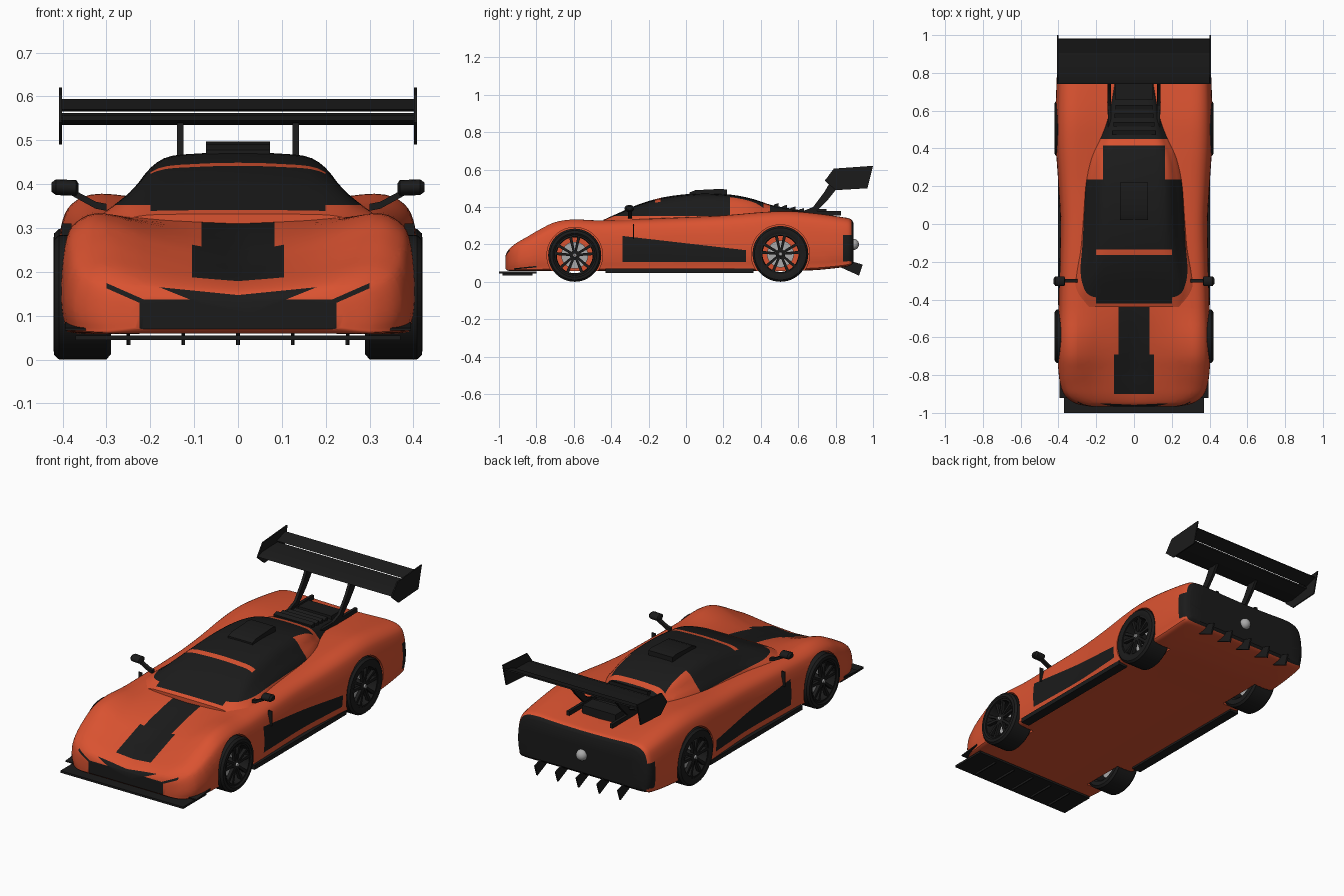
import bpy, bmesh, math
from mathutils import Vector

if "Cube" in bpy.data.objects:
    bpy.data.objects.remove(bpy.data.objects["Cube"])


def material(name, rgb):
    m = bpy.data.materials.new(name)
    m.diffuse_color = (*rgb, 1)
    m.use_nodes = True
    m.node_tree.nodes["Principled BSDF"].inputs["Base Color"].default_value = m.diffuse_color
    return m


ORANGE = material("orange_paint", (0.70, 0.085, 0.03))
BLACK = material("black_carbon", (0.011, 0.011, 0.011))
GREY = material("bare_metal", (0.4, 0.4, 0.4))


def make(name, verts, faces, mats=(BLACK,), angle=35):
    me = bpy.data.meshes.new(name)
    me.from_pydata(verts, [], faces)
    bm = bmesh.new()
    bm.from_mesh(me)
    bmesh.ops.recalc_face_normals(bm, faces=bm.faces)
    bm.to_mesh(me)
    bm.free()
    for m in mats:
        me.materials.append(m)
    me.shade_smooth()
    me.set_sharp_from_angle(angle=math.radians(angle))
    ob = bpy.data.objects.new(name, me)
    bpy.context.collection.objects.link(ob)
    return ob


def spline(pts, k):
    """Catmull-Rom curve through tuples of any length"""
    P = [Vector(p) for p in pts]
    out = []
    for i in range(len(P) - 1):
        a, b, c, d = P[max(i - 1, 0)], P[i], P[i + 1], P[min(i + 2, len(P) - 1)]
        for j in range(k):
            t = j / k
            out.append(b + t * 0.5 * (c - a) + t * t * (a - 2.5 * b + 2 * c - 0.5 * d)
                       + t ** 3 * 0.5 * (3 * b - a - 3 * c + d))
    return out + [P[-1]]


def bridge(rings, closed):
    n = len(rings[0])
    F = []
    for i in range(len(rings) - (0 if closed else 1)):
        a, b = i * n, (i + 1) % len(rings) * n
        F += [(a + j, a + (j + 1) % n, b + (j + 1) % n, b + j) for j in range(n)]
    if not closed:
        F += [tuple(range(n)), tuple(range((len(rings) - 1) * n, len(rings) * n))]
    return [v for r in rings for v in r], F


def loft(name, rows, section, k):
    rings = []
    for r in spline(rows, k):
        half = spline(section(*r[1:]), 4)
        ring = [(x, r[0], z) for x, z in half]
        rings.append(ring + [(-x, y, z) for x, y, z in ring[-2:0:-1]])
    return make(name, *bridge(rings, False), (ORANGE, BLACK))


def lathe(name, prof, c, mat=BLACK, n=48):
    """Closed (x, radius) profile turned about the x axis at c = (y, z)"""
    rings = [[(x, c[0] + r * math.cos(2 * math.pi * i / n), c[1] + r * math.sin(2 * math.pi * i / n))
              for x, r in prof] for i in range(n)]
    return make(name, *bridge(rings, True), (mat,))


def prism(name, yz, x0, x1, mat=BLACK, mirror=False):
    for s in ((1, -1) if mirror else (1,)):
        make(name, *bridge([[(s * x, y, z) for y, z in yz] for x in (x0, x1)], False), (mat,))


def box(name, x0, x1, y0, y1, z0, z1, mirror=False):
    prism(name, [(y0, z0), (y1, z0), (y1, z1), (y0, z1)], x0, x1, BLACK, mirror)


def paint(ob, planes, is_black):
    """Cut colour borders into the mesh, then colour faces by their centres"""
    bm = bmesh.new()
    bm.from_mesh(ob.data)
    for co, no in planes:
        bmesh.ops.bisect_plane(bm, geom=bm.verts[:] + bm.edges[:] + bm.faces[:],
                               plane_co=co, plane_no=no, dist=1e-5)
    for f in bm.faces:
        c = f.calc_center_median()
        f.material_index = 1 if is_black(abs(c.x), c.y, c.z, f.normal) else 0
    bm.to_mesh(ob.data)
    bm.free()
    ob.data.shade_smooth()
    ob.data.set_sharp_from_angle(angle=math.radians(35))


def xs(*v):
    return [((s * a, 0, 0), (1, 0, 0)) for a in v for s in (1, -1)]


def ys(*v):
    return [((0, a, 0), (0, 1, 0)) for a in v]


def zs(*v):
    return [((0, 0, a), (0, 0, 1)) for a in v]


def sloped(x, z, m):
    return [((s * x, 0, z), (-s * m, 0, 1)) for s in (1, -1)]


# body shell: rows of y, half width, floor, fender height, centre height
def body_section(w, zb, zf, zc):
    h = zf - zb
    return [(0, zb), (.5 * w, zb), (.92 * w, zb), (.98 * w, zb + .1 * h), (w, zb + .4 * h),
            (.975 * w, zb + .75 * h), (.91 * w, zb + .93 * h), (.75 * w, zf),
            (.4 * w, .4 * zf + .6 * zc), (0, zc)]


body = loft("body_shell", [
    (-.965, .24, .07, .14, .135), (-.95, .31, .06, .17, .155), (-.91, .365, .06, .205, .175),
    (-.85, .39, .06, .24, .195), (-.78, .40, .06, .28, .215), (-.70, .405, .06, .318, .24),
    (-.60, .405, .06, .333, .27), (-.45, .40, .06, .328, .308), (-.25, .395, .06, .335, .33),
    (0, .39, .06, .345, .335), (.2, .40, .06, .355, .34), (.4, .413, .06, .372, .345),
    (.55, .415, .06, .378, .35), (.7, .412, .065, .365, .345), (.84, .405, .08, .345, .335),
    (.88, .395, .09, .335, .328), (.895, .37, .105, .315, .31)], body_section, 4)

# wheel wells cut into the shell
WHEELS = [(-.595, .142), (.505, .149)]
cutters = []
for y, r in WHEELS:
    for s in (1, -1):
        ring = [(y + (r + .007) * math.cos(a * math.pi / 24), r + (r + .007) * math.sin(a * math.pi / 24))
                for a in range(48)]
        cut = make("well_cutter", *bridge([[(s * x, *p) for p in ring] for x in (.285, .5)], False), (ORANGE,))
        cut.hide_render = True
        cutters.append(cut)
        mod = body.modifiers.new("well", 'BOOLEAN')
        mod.operation = 'DIFFERENCE'
        mod.object = cut
dg = bpy.context.evaluated_depsgraph_get()
cut_mesh = bpy.data.meshes.new_from_object(body.evaluated_get(dg))
body.modifiers.clear()
body.data = cut_mesh
for cut in cutters:
    bpy.data.objects.remove(cut)


# grille, lamps, bonnet stripe, side panels and tail in black
def body_black(x, y, z, n):
    if y < -.8 and n.z > -.5:
        if x < .225 and .07 < z < .137 and y < -.93:
            return True
        if x < .185 and .137 + .4 * (x - .11) < z < .147 + .1 * x and y < -.9:
            return True
        if .215 < x < .3 and abs(z - .131 - .44 * (x - .215)) < .006:
            return True
    if n.z > .3 and (x < .105 and -.9 < y < -.69 or x < .083 and -.7 < y < -.44):
        return True
    if x > .36 and -.34 < y < .32 and .105 < z < .245 - .115 * (y + .34):
        return True
    return y > .884 or (y > .84 and x > .3 and .11 < z < .25)


paint(body, xs(.083, .105, .215, .225, .3) + ys(-.9, -.69, -.44, -.34, .32, .84, .884)
      + zs(.105, .137, .25) + sloped(.11, .137, .4) + sloped(0, .147, .1)
      + sloped(.215, .125, .44) + sloped(.215, .137, .44)
      + [((0, -.34, .245), (0, .115, 1))], body_black)


# cabin: rows of y, base half width, roof half width, base, roof height
def cabin_section(wb, wt, zb, zt):
    h = zt - zb
    return [(0, zb), (wb, zb), (.5 * (wb + wt) + .01, zb + .55 * h), (wt, zt - .1 * h),
            (.5 * wt, zt - .02 * h), (0, zt)]


cabin = loft("cabin", [
    (-.44, .27, .20, .31, .332), (-.36, .305, .22, .31, .368), (-.25, .29, .20, .32, .415),
    (-.12, .27, .18, .32, .452), (.05, .255, .17, .33, .472), (.22, .245, .165, .33, .468),
    (.35, .215, .155, .34, .445), (.46, .17, .12, .34, .41), (.6, .13, .10, .33, .385),
    (.75, .10, .08, .33, .36)], cabin_section, 5)


def cabin_black(x, y, z, n):
    return not (y < -.42 or (-.165 < y < -.135 and x < .2) or (y < .45 and z < .352 and x > .2)
                or (.235 < y < .45 and x > .165) or .415 < y < .45)


paint(cabin, xs(.165, .2) + ys(-.42, -.165, -.135, .235, .415, .45) + zs(.352), cabin_black)

# roof scoop, engine cover louvres and rear hatch
scoop = [(.02, .46), (.22, .46), (.22, .492), (.19, .497), (.05, .490), (.02, .478)]
prism("roof_scoop", scoop, -.073, .073)
for i in range(4):
    y = .47 + i * .045
    prism("engine_louvre", [(y, .39 - i * .007), (y + .025, .39 - i * .007), (y + .025, .421 - i * .009),
                            (y, .413 - i * .009)], -.115 + i * .006, .115 - i * .006)
box("rear_hatch", -.1, .1, .66, .75, .35, .388)
box("hatch_rail", .122, .138, .45, .83, .355, .378, True)

# rear wing
prism("wing_strut", [(.58, .36), (.68, .40), (.74, .48), (.78, .55), (.84, .555), (.80, .49),
                     (.76, .44), (.68, .36)], .124, .139, BLACK, True)
prism("wing_main_plane", [(.742, .545), (.78, .558), (.912, .562), (.912, .553), (.80, .535)], -.403, .403)
prism("wing_flap", [(.905, .570), (.98, .594), (.983, .588), (.912, .566)], -.403, .403)
prism("wing_end_plate", [(.79, .605), (1, .62), (.97, .50), (.80, .49), (.742, .54)], .401, .408, BLACK, True)

# splitter, its ribs, canards, sills
box("front_splitter", -.37, .37, -1, -.80, .044, .055)
for i in range(-2, 3):
    box("splitter_rib", i * .124 - .003, i * .124 + .003, -.98, -.82, .033, .046)
prism("canard", [(-.92, .072), (-.80, .085), (-.80, .077), (-.92, .066)], .33, .395, BLACK, True)
box("side_sill", .35, .402, -.43, .36, .048, .072, True)

# diffuser fins and exhaust
for i in range(-2, 3):
    prism("diffuser_fin", [(.83, .125), (.81, .085), (.925, .033), (.945, .092)], i * .125 - .004, i * .125 + .004)
bpy.ops.mesh.primitive_uv_sphere_add(segments=20, ring_count=12, radius=.03, location=(0, .895, .2))
bpy.context.object.name = "exhaust_tip"
bpy.context.object.data.materials.append(GREY)
bpy.context.object.data.shade_smooth()

# mirrors and door blades
for s in (1, -1):
    arm = [[(s * x, y, z) for y, z in ((-.31, c - .008), (-.29, c - .008), (-.29, c + .008), (-.31, c + .008))]
           for x, c in ((.30, .347), (.325, .352), (.385, .385))]
    make("mirror_arm", *bridge(arm, False))
    rings = [[(s * x, -.303 + .026 * q * math.cos(a * math.pi / 8), c + .018 * q * math.sin(a * math.pi / 8))
              for a in range(16)] for x, c, q in
             ((.364, .391, .6), (.369, .391, 1), (.415, .393, 1), (.425, .393, .6))]
    make("mirror_head", *bridge(rings, False))
box("door_blade", .38, .402, -.283, -.277, .23, .31, True)

# wheels: tyre, rim ring, paired spokes, brake disc and hub
for y, r in WHEELS:
    for s in (1, -1):
        def turned(name, prof, mat=BLACK):
            lathe(name, [(s * a, b) for a, b in prof], (y, r), mat)
        turned("tyre", [(.29, .108), (.29, r - .012), (.30, r), (.408, r), (.419, r - .01),
                        (.421, r - .025), (.415, .108)])
        turned("rim", [(.30, .11), (.412, .11), (.414, .100), (.40, .096), (.30, .098)])
        turned("brake_disc", [(.345, .001), (.345, .072), (.355, .072), (.355, .001)], GREY)
        turned("hub", [(.34, .001), (.34, .026), (.405, .026), (.41, .018), (.41, .001)])
        turned("wheel_nut", [(.405, .001), (.405, .012), (.418, .009), (.418, .001)], GREY)
        V, F = [], []
        for i in range(10):
            a = math.radians(72 * (i // 2) + 90 + (13 if i % 2 else -13))
            u, t = Vector((math.cos(a), math.sin(a))), Vector((-math.sin(a), math.cos(a)))
            rings = []
            for d, w, x in ((.015, .006, .408), (.101, .008, .413)):
                p, q = u * d - t * w, u * d + t * w
                rings.append([(s * X, y + e.x, r + e.y) for X, e in ((x - .018, p), (x - .018, q), (x, q), (x, p))])
            v, f = bridge(rings, False)
            F += [tuple(j + len(V) for j in g) for g in f]
            V += v
        make("wheel_spokes", V, F)
